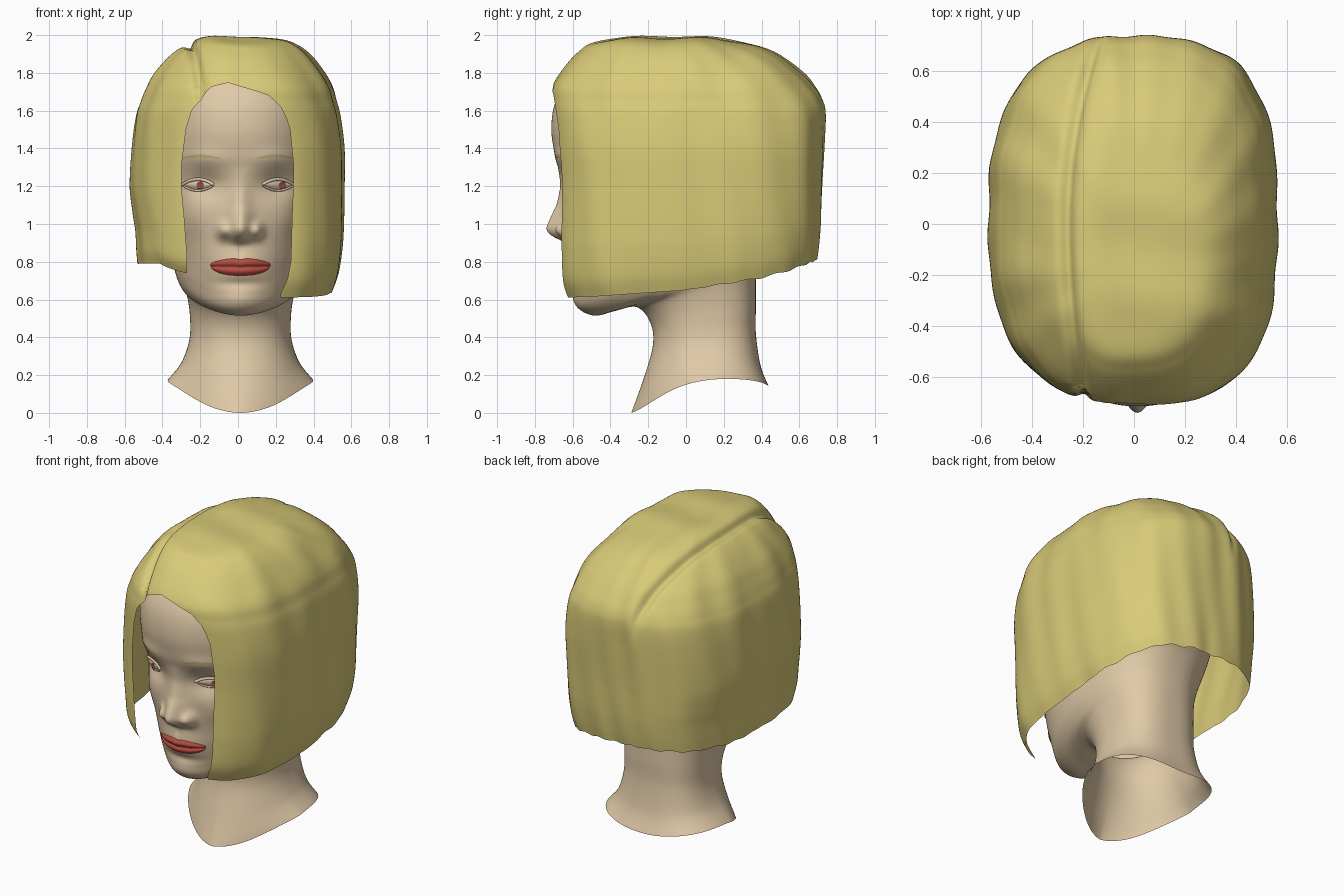
import bpy, bmesh, math
from mathutils import Vector, Matrix
from mathutils.bvhtree import BVHTree

if "Cube" in bpy.data.objects:
    bpy.data.objects.remove(bpy.data.objects["Cube"])


def mat(name, r, g, b):
    m = bpy.data.materials.new(name)
    m.diffuse_color = (r, g, b, 1)
    m.use_nodes = True
    m.node_tree.nodes["Principled BSDF"].inputs["Base Color"].default_value = m.diffuse_color
    return m


SKIN = mat("skin", .75, .59, .39)
HAIR = mat("blond hair", .70, .60, .19)
LIP = mat("lip red", .47, .075, .055)
EYE = mat("eye pale", .74, .60, .44)
IRIS = mat("iris red brown", .38, .075, .06)
BROW = mat("brow olive", .55, .46, .20)
CX = .013  # the face sits slightly right of centre


def interp(table, t):
    """Piecewise linear lookup in an ascending table of (key, value)."""
    if t <= table[0][0]:
        return table[0][1]
    for (a, va), (b, vb) in zip(table, table[1:]):
        if t <= b:
            return va + (vb - va) * (t - a) / (b - a)
    return table[-1][1]


def smooth(a, b, t):
    t = max(0, min(1, (t - a) / (b - a)))
    return t * t * (3 - 2 * t)


def gauss(x, z, x0, z0, sx, sz):
    return math.exp(-((x - x0) / sx) ** 2 - ((z - z0) / sz) ** 2)


def spline_rows(knots, steps):
    """Catmull-Rom rows through the knot rows."""
    out = []
    n = len(knots)
    for i in range(n - 1):
        p = [knots[max(0, min(n - 1, i + k))] for k in (-1, 0, 1, 2)]
        for s in range(steps):
            t = s / steps
            out.append([.5 * (2 * b + (c - a) * t + (2 * a - 5 * b + 4 * c - d) * t * t
                              + (3 * b - a - 3 * c + d) * t ** 3)
                        for a, b, c, d in zip(*p)])
    out.append(list(knots[-1]))
    return out


def bm_object(name, bm, material):
    for f in bm.faces:
        f.smooth = True
    me = bpy.data.meshes.new(name)
    bm.to_mesh(me)
    bm.free()
    me.materials.append(material)
    ob = bpy.data.objects.new(name, me)
    bpy.context.collection.objects.link(ob)
    return ob


def grid_object(name, rows, material):
    """Skin a grid of points and weld coincident points."""
    bm = bmesh.new()
    vs = [[bm.verts.new(p) for p in r] for r in rows]
    for a, b in zip(vs, vs[1:]):
        for j in range(len(a) - 1):
            bm.faces.new((a[j], a[j + 1], b[j + 1], b[j]))
    bmesh.ops.remove_doubles(bm, verts=bm.verts, dist=1e-5)
    return bm_object(name, bm, material)


def radius(th, e):
    return (abs(math.sin(th)) ** e + abs(math.cos(th)) ** e) ** (-1 / e)


# Head and neck: tilted rings (front z, front y, back z, back y, half width, squareness, side lift)
HEAD = [(0, -.29, .135, .44, .385, 1.5, .10), (.18, -.225, .25, .395, .312, 1.85, .05),
        (.36, -.175, .42, .37, .27, 2.1, 0), (.48, -.19, .56, .37, .268, 2.15, 0),
        (.56, -.26, .70, .37, .285, 2.1, 0), (.54, -.37, .82, .38, .31, 2.0, 0),
        (.515, -.48, .94, .42, .335, 1.8, 0), (.55, -.56, 1.0, .46, .35, 1.85, 0),
        (.63, -.585, 1.05, .49, .365, 1.95, 0), (.71, -.60, 1.1, .52, .375, 2, 0),
        (.80, -.615, 1.15, .54, .385, 2.05, 0), (.90, -.625, 1.2, .56, .40, 2.1, 0),
        (1.05, -.64, 1.27, .585, .42, 2.15, 0), (1.2, -.652, 1.35, .60, .44, 2.2, 0),
        (1.35, -.69, 1.44, .615, .455, 2.2, 0), (1.5, -.713, 1.54, .62, .46, 2.2, 0),
        (1.65, -.69, 1.65, .60, .45, 2.2, 0), (1.78, -.61, 1.78, .52, .39, 2.1, 0),
        (1.87, -.48, 1.87, .38, .28, 2, 0), (1.92, -.28, 1.92, .2, .16, 2, 0),
        (1.93, -.04, 1.93, -.04, 0, 2, 0)]
NOSE = [(.885, 0), (.91, .03), (.935, .08), (.965, .108), (.99, .102), (1.05, .07),
        (1.1, .042), (1.2, .016), (1.3, 0)]


def face_relief(x, z):
    """Forward displacement of the face features."""
    x = x - CX
    d = interp(NOSE, z) * math.exp(-(x / (.066 - .016 * smooth(1, 1.2, z))) ** 2)
    d += .018 * gauss(x, z, 0, .775, .16, .08) + .018 * gauss(x, z, 0, .60, .11, .05)
    d -= .010 * gauss(x, z, 0, .685, .12, .025) + .006 * gauss(x, z, 0, .86, .02, .03)
    for s in (-1, 1):
        d += .05 * gauss(x, z, s * .092, .965, .032, .04)
        d -= .042 * gauss(x, z, s * .19, 1.21, .10, .07)
        d += .014 * gauss(x, z, s * .19, 1.35, .12, .045)
        d += .022 * gauss(x, z, s * .27, 1.03, .10, .10)
    return d


rows = []
COLS = 180
for fz, fy, bz, by, hw, e, lift in spline_rows(HEAD, 10):
    row = []
    for j in range(COLS + 1):
        u = -math.pi + 2 * math.pi * j / COLS
        th = u - .5 * math.sin(u)
        # the neck is squarer at the back
        r = radius(th, e if math.cos(th) > 0 else max(e, 2.75 - .5 * smooth(.3, 1.2, bz)))
        x = CX + hw * r * math.sin(th)
        c = -r * math.cos(th)
        y = (fy + by) / 2 + (by - fy) / 2 * c
        z = fz + (bz - fz) * (c + 1) / 2 + lift * math.sin(th) ** 2
        gate = smooth(-.22, -.42, y) if math.cos(th) > 0 else 0
        row.append((x, y - gate * face_relief(x, z), z))
    rows.append(row)
head = grid_object("head_and_neck", rows, SKIN)
bvh = BVHTree.FromPolygons([v.co for v in head.data.vertices],
                           [p.vertices[:] for p in head.data.polygons])

# Ears under the hair
for side, s in (("left", -1), ("right", 1)):
    bm = bmesh.new()
    bmesh.ops.create_uvsphere(bm, u_segments=20, v_segments=12, radius=1)
    bmesh.ops.transform(bm, verts=bm.verts, matrix=Matrix.Translation((CX + s * .435, .02, 1.15))
                        @ Matrix.Rotation(s * .3, 4, "Z") @ Matrix.Rotation(-.2, 4, "X")
                        @ Matrix.Diagonal((.03, .08, .14, 1)))
    bm_object(side + "_ear", bm, SKIN)


def on_face(x, z, off):
    hit = bvh.ray_cast(Vector((x, -2, z)), Vector((0, 1, 0)))[0]
    return (x, (hit.y if hit else -.5) - off, z)


def patch(name, material, nu, nv, fn):
    """Thin plate lying on the face; fn(u, v) gives x, z, offset for u, v in -1..1."""
    grid_object(name, [[on_face(*fn(2 * i / nu - 1, 2 * j / nv - 1)) for i in range(nu + 1)]
                       for j in range(nv + 1)], material)


# Lips
def lips(u, v):
    w = math.sqrt(max(0, 1 - u ** 4))
    top = .785 + .033 * (1 - .5 * u * u) * w - .006 * math.exp(-(u / .13) ** 2)
    bot = .780 - .055 * w * (1 - .3 * u * u)
    z = bot + (top - bot) * (v + 1) / 2
    return CX + .16 * u, z, .003 + .013 * w * abs(math.sin(math.pi * v))


patch("lips", LIP, 40, 16, lips)

# Eyes, irises, eyelids and brows
EZ = 1.207
for side, s in (("left", -1), ("right", 1)):
    ex = s * .212
    ix = -.20 if s < 0 else .235

    def eye(u, v):
        w = max(0, 1 - u * u)
        return ex + .08 * u, EZ + .027 * w * v, .003 + .016 * (1 - v * v) * math.sqrt(w)

    def iris(u, v):
        w = math.sqrt(max(0, 1 - u * u))
        return ix + .02 * u, EZ - .003 + .02 * v * w, .02

    def brow(u, v):
        return (s * .20 + .105 * u, 1.345 + .015 * (1 - u * u)
                + .009 * v * (1 - .8 * u * u), .003)

    patch(side + "_eye", EYE, 20, 8, eye)
    patch(side + "_iris", IRIS, 10, 8, iris)
    patch(side + "_brow", BROW, 20, 2, brow)
    for lid, k in (("upper", 1), ("lower", -1)):
        cu = bpy.data.curves.new(side + "_" + lid + "_eyelid", "CURVE")
        cu.dimensions = "3D"
        cu.bevel_depth = .009 if k > 0 else .006
        cu.bevel_resolution = 2
        sp = cu.splines.new("POLY")
        sp.points.add(16)
        for i, p in enumerate(sp.points):
            u = i / 8 - 1
            p.co = (*on_face(ex + .083 * u, EZ + k * .03 * (1 - u * u), .004), 1)
        sp.use_smooth = True
        cu.materials.append(SKIN)
        bpy.context.collection.objects.link(bpy.data.objects.new(cu.name, cu))

# Bob hair: rings (z, left x, right x, front y, back y, squareness), open around the face
HAIRROWS = [(.60, -.53, .50, -.645, .69, 3), (.70, -.535, .53, -.68, .70, 3),
            (.85, -.54, .55, -.69, .71, 3), (1.0, -.555, .557, -.69, .715, 3),
            (1.2, -.57, .56, -.69, .72, 3), (1.4, -.56, .56, -.70, .73, 3),
            (1.57, -.54, .54, -.71, .735, 2.9), (1.65, -.515, .52, -.71, .72, 2.8),
            (1.72, -.485, .50, -.70, .68, 2.7), (1.8, -.44, .455, -.65, .61, 2.6),
            (1.9, -.35, .375, -.57, .46, 2.5), (1.96, -.25, .285, -.49, .31, 2.4),
            (1.982, -.14, .16, -.32, .13, 2.2), (1.988, 0, 0, -.1, -.1, 2)]
EDGE_R = [(.62, .225), (.70, .262), (.8, .28), (1, .285), (1.3, .295), (1.5, .275), (1.56, .255),
          (1.62, .225), (1.68, .16), (1.70, .10), (1.72, .03), (1.74, -.05)]
EDGE_L = [(.75, -.27), (1, -.285), (1.2, -.30), (1.3, -.30), (1.5, -.275), (1.6, -.245),
          (1.68, -.19), (1.72, -.14), (1.74, -.05)]
HEM_R = [(-.65, .61), (-.5, .615), (0, .65), (.4, .715), (.55, .755), (.72, .82)]
HEM_L = [(-.67, .71), (-.5, .79), (.2, .79), (.72, .82)]


def edge_angle(x, xl, xr, er, el):
    e = er if x > 0 else el
    s = x / (xr if x > 0 else -xl) if xr > 1e-6 else 0
    s = max(-.95, min(.95, s))
    return math.atan2(s, (1 - abs(s) ** e) ** (1 / e))


rows = []
COLS = 220
for zr, xl, xr, yf, yb, e in spline_rows(HAIRROWS, 11):
    el = 2 + (e - 2) * (.8 - .18 * smooth(.8, 1.4, zr))  # rounder on the left
    a0 = edge_angle(interp(EDGE_R, zr), xl, xr, e, el)
    a1 = edge_angle(interp(EDGE_L, zr), xl, xr, e, el) + 2 * math.pi
    row = []
    for j in range(COLS + 1):
        th = a0 + (a1 - a0) * j / COLS
        sn, cs = math.sin(th), math.cos(th)
        # vertical strand waves, fading at the face edge
        wave = 1 + (1 - smooth(.5, 1, cs)) * (.004 * math.sin(13 * th + 1)
                                             + .005 * math.sin(19 * th + 4 * zr))
        r = radius(th, e if sn > 0 else el) * wave
        x = (xr if sn > 0 else -xl) * r * sn
        y = (yf + yb) / 2 - (yb - yf) / 2 * r * cs
        # uneven hem, longer on the right
        k = smooth(-.2, .2, x)
        hem = interp(HEM_R, y) * k + interp(HEM_L, y) * (1 - k)
        hem += .004 * math.sin(29 * th) * smooth(-.2, .3, y)
        z = zr if zr > 1.2 else 1.2 - (1.2 - zr) / .6 * (1.2 - hem)
        p = Vector((x, y, z))
        # side parting groove and combed ripples on the crown
        up = smooth(1.45, 1.8, z)
        dx = x + .265 - (.11 if y > 0 else .07) * (y / .7) ** 2
        out = (p - Vector((0, 0, 1.25))).normalized()
        d = -.032 * math.exp(-(dx / .024) ** 2) + .014 * math.exp(-((dx - .1) / .09) ** 2)
        d += .006 * math.sin(17 * y + 3 * x) * smooth(0, .2, abs(dx))
        p += out * d * up
        p.z = min(p.z, 2)
        row.append(p)
    rows.append(row)
grid_object("bob_hair", rows, HAIR)
